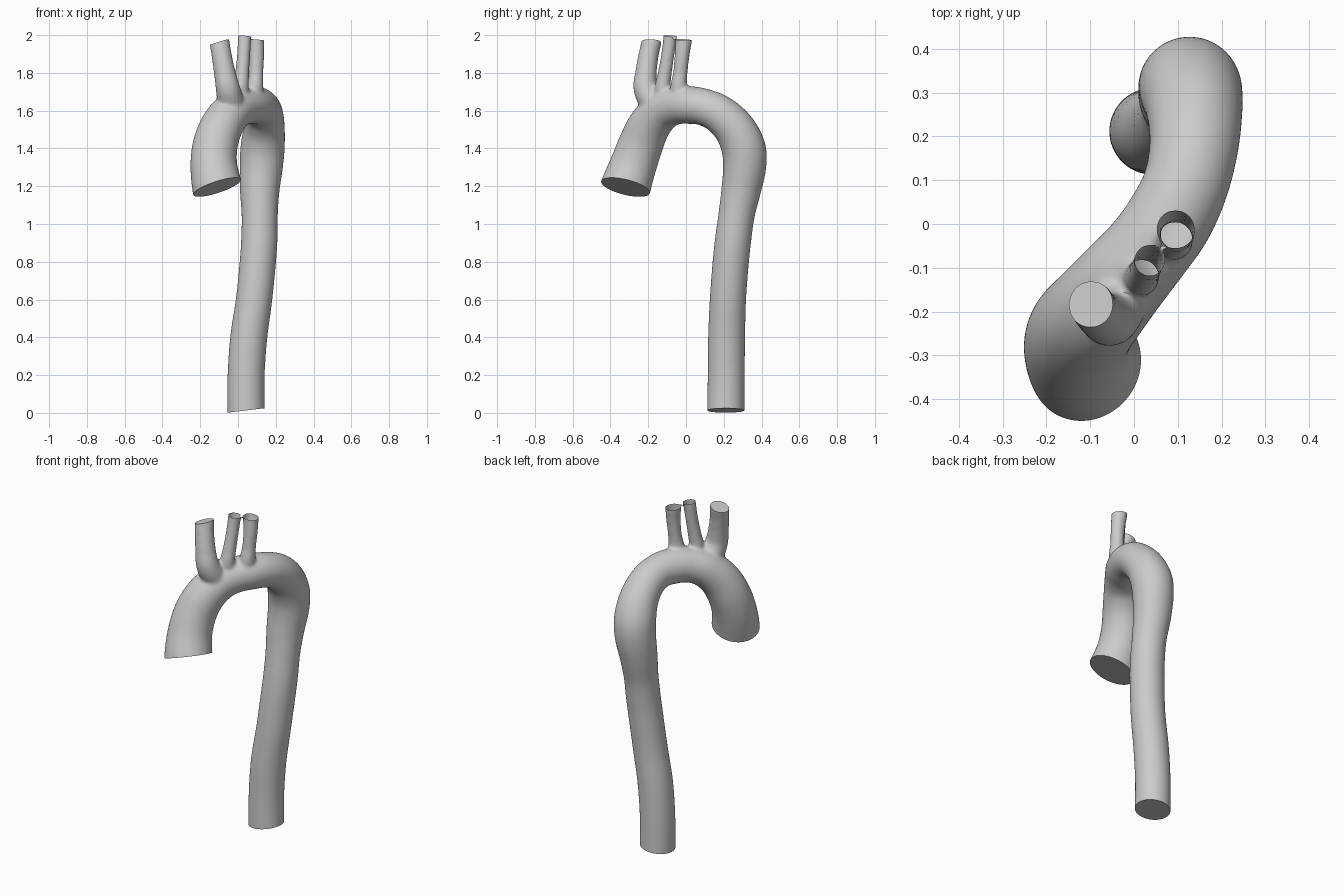
import bpy, bmesh, math
from mathutils import Vector

if "Cube" in bpy.data.objects:
    bpy.data.objects.remove(bpy.data.objects["Cube"])

# Each vessel: centreline stations (x, y, z, radius)
AORTA = [(-.11, -.32, 1.195, .133), (-.128, -.28, 1.31, .124), (-.12, -.24, 1.42, .119),
         (-.085, -.195, 1.52, .113), (-.03, -.13, 1.595, .106), (.03, -.06, 1.625, .1),
         (.08, .01, 1.63, .1), (.118, .09, 1.62, .098), (.137, .18, 1.58, .102),
         (.138, .26, 1.5, .11), (.13, .305, 1.4, .117), (.123, .31, 1.3, .114),
         (.115, .292, 1.18, .105), (.115, .268, 1.05, .096), (.113, .25, .92, .096),
         (.105, .237, .8, .096), (.085, .222, .6, .096), (.057, .215, .4, .098),
         (.043, .213, .2, .098), (.043, .211, .013, .099)]
BRANCH_1 = [(-.03, -.15, 1.6, .075), (-.052, -.212, 1.71, .065), (-.07, -.212, 1.8, .057),
            (-.088, -.197, 1.9, .053), (-.098, -.183, 1.963, .053)]
BRANCH_2 = [(.01, -.11, 1.62, .047), (.015, -.123, 1.72, .042), (.022, -.112, 1.8, .037),
            (.03, -.096, 1.9, .035), (.036, -.083, 1.995, .036)]
BRANCH_3 = [(.075, -.02, 1.62, .052), (.09, -.038, 1.72, .045), (.096, -.03, 1.8, .038),
            (.099, -.02, 1.9, .04), (.095, -.012, 1.975, .044)]

# Flat cut ends: (station, outward normal)
CUTS = [(AORTA[0], (.33, -.25, -1)), (AORTA[-1], (.12, 0, -1)),
        (BRANCH_1[-1], (-.3, .05, 1)), (BRANCH_2[-1], (.1, .05, 1)),
        (BRANCH_3[-1], (.08, .05, 1))]


def extend(station, normal, d=.05):
    p = Vector(station[:3]) + Vector(normal).normalized() * d
    return (*p, station[3])


def spline(stations, steps=6):
    """Catmull-Rom through position and radius."""
    p = [Vector(s) for s in stations]
    p = [2 * p[0] - p[1]] + p + [2 * p[-1] - p[-2]]
    out = []
    for i in range(1, len(p) - 2):
        a, b, c, d = p[i - 1:i + 3]
        for k in range(steps):
            t = k / steps
            out.append(.5 * (2 * b + (c - a) * t + (2 * a - 5 * b + 4 * c - d) * t * t
                             + (3 * b - a - 3 * c + d) * t ** 3))
    return out + [p[-2]]


def add_tube(bm, stations, sides=40):
    pts = spline(stations)
    side, rings = Vector((1, 0, 0)), []
    for i, s in enumerate(pts):
        tan = (pts[min(i + 1, len(pts) - 1)].xyz - pts[max(i - 1, 0)].xyz).normalized()
        side = (side - tan * side.dot(tan)).normalized()
        up = tan.cross(side)
        rings.append([bm.verts.new(s.xyz + s.w * (side * math.cos(a) + up * math.sin(a)))
                      for a in (2 * math.pi * k / sides for k in range(sides))])
    for r0, r1 in zip(rings, rings[1:]):
        for k in range(sides):
            j = (k + 1) % sides
            bm.faces.new((r0[k], r0[j], r1[j], r1[k]))
    bm.faces.new(rings[0][::-1])
    bm.faces.new(rings[-1])


# Overlapping tubes, run slightly past their final ends
bm = bmesh.new()
add_tube(bm, [extend(*CUTS[0])] + AORTA + [extend(*CUTS[1])])
for branch, cut in zip((BRANCH_1, BRANCH_2, BRANCH_3), CUTS[2:]):
    add_tube(bm, branch + [extend(*cut)])
mesh = bpy.data.meshes.new("aorta")
bm.to_mesh(mesh)
bm.free()
aorta = bpy.data.objects.new("aorta", mesh)
bpy.context.collection.objects.link(aorta)

# Fuse into one skin with soft blends at the branch roots
fuse = aorta.modifiers.new("fuse", 'REMESH')
fuse.mode = 'VOXEL'
fuse.voxel_size = .009
soft = aorta.modifiers.new("soften", 'SMOOTH')
soft.factor, soft.iterations = .5, 8
dg = bpy.context.evaluated_depsgraph_get()
fused = bpy.data.meshes.new_from_object(aorta.evaluated_get(dg))
aorta.modifiers.clear()
aorta.data = fused

# Slice every vessel end flat and cap it
bm = bmesh.new()
bm.from_mesh(fused)
for station, normal in CUTS:
    co, n, r = Vector(station[:3]), Vector(normal).normalized(), station[3]

    def near(v):
        d = v.co - co
        h = d.dot(n)
        return abs(h) < .09 and (d - n * h).length < r * 1.28

    faces = [f for f in bm.faces if all(near(v) for v in f.verts)]
    geom = list({e for f in faces for e in f.edges}) + list({v for f in faces for v in f.verts}) + faces
    cut = bmesh.ops.bisect_plane(bm, geom=geom, plane_co=co, plane_no=n, clear_outer=True)
    rim = [e for e in cut['geom_cut'] if isinstance(e, bmesh.types.BMEdge)]
    bmesh.ops.edgeloop_fill(bm, edges=rim)
bmesh.ops.recalc_face_normals(bm, faces=bm.faces[:])
bm.to_mesh(fused)
bm.free()

# Smooth walls, crisp cut rims
bpy.context.view_layer.objects.active = aorta
aorta.select_set(True)
bpy.ops.object.shade_smooth_by_angle(angle=math.radians(40))
